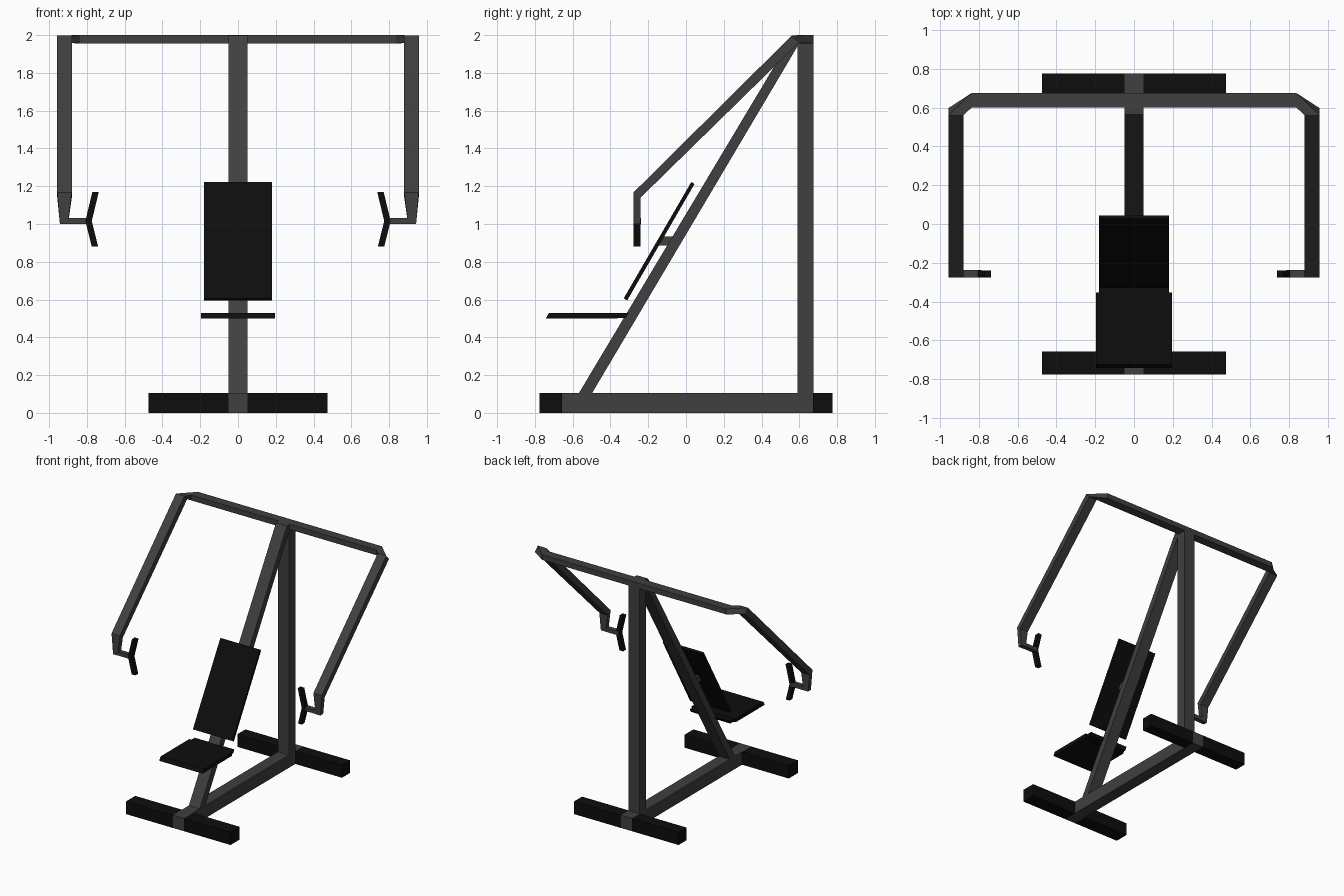
import bpy, bmesh

if "Cube" in bpy.data.objects:
    bpy.data.objects.remove(bpy.data.objects["Cube"])


def material(name, v):
    m = bpy.data.materials.new(name)
    m.diffuse_color = (v, v, v, 1)
    m.use_nodes = True
    m.node_tree.nodes["Principled BSDF"].inputs["Base Color"].default_value = m.diffuse_color
    return m


STEEL = material("dark_steel", 0.05)
BLACK = material("black_pad", 0.004)


def loft(name, rings, mat, mirror=False, caps=(True, True)):
    """Skin a list of equally sized point rings."""
    bm = bmesh.new()
    vs = [[bm.verts.new(p) for p in r] for r in rings]
    n = len(rings[0])
    for a, b in zip(vs, vs[1:]):
        for i in range(n):
            j = (i + 1) % n
            bm.faces.new((a[i], a[j], b[j], b[i]))
    if caps[0]:
        bm.faces.new(vs[0])
    if caps[1]:
        bm.faces.new(vs[-1])
    if mirror:
        geo = bm.verts[:] + bm.edges[:] + bm.faces[:]
        bmesh.ops.mirror(bm, geom=geo, axis='X', merge_dist=0.0001)
        bmesh.ops.remove_doubles(bm, verts=bm.verts[:], dist=0.0001)
    bmesh.ops.recalc_face_normals(bm, faces=bm.faces[:])
    me = bpy.data.meshes.new(name)
    bm.to_mesh(me)
    bm.free()
    me.materials.append(mat)
    ob = bpy.data.objects.new(name, me)
    bpy.context.collection.objects.link(ob)
    return ob


def slab(name, profile, x0, x1, mat, mirror=False):
    """Extrude a (y, z) profile along x."""
    return loft(name, [[(x, y, z) for y, z in profile] for x in (x0, x1)], mat, mirror)


def rect(y0, y1, z0, z1):
    return [(y0, z0), (y1, z0), (y1, z1), (y0, z1)]


# Base, with feet on both sides
slab("base_beam", rect(-0.775, 0.775, 0, 0.105), -0.05, 0.05, STEEL)
slab("front_feet", rect(-0.775, -0.657, 0, 0.105), 0.05, 0.475, BLACK, True)
slab("back_feet", rect(0.673, 0.775, 0, 0.105), 0.05, 0.475, BLACK, True)

# Upright post and leaning beam
slab("upright_post", rect(0.59, 0.675, 0.105, 1.957), -0.05, 0.05, STEEL)
slab("leaning_beam", [(-0.567, 0.105), (-0.497, 0.105), (0.59, 1.94),
                      (0.60, 2.0), (0.565, 1.998)], -0.05, 0.05, STEEL)

# Back pad, its mount, and seat
slab("back_pad", [(-0.33, 0.606), (-0.311, 0.596), (0.045, 1.212), (0.028, 1.222)],
     -0.18, 0.18, BLACK)
slab("back_pad_mount", [(-0.145, 0.885), (-0.09, 0.885), (-0.06, 0.935), (-0.118, 0.935)],
     -0.04, 0.04, STEEL)
slab("seat", [(-0.742, 0.5), (-0.363, 0.5), (-0.352, 0.53), (-0.725, 0.53)],
     -0.197, 0.197, BLACK)
slab("seat_mount", [(-0.37, 0.502), (-0.32, 0.502), (-0.305, 0.528), (-0.37, 0.528)],
     -0.18, 0.18, BLACK)

# Overhead bar with bent press arms
def cross(x, y0, y1, z0, z1):
    return [(x, y1, z1), (x, y0, z1), (x, y0, z0), (x, y1, z0)]


def arm_ring(xo, xi, yf, zf, yb, zb):
    return [(xo, yf, zf), (xi, yf, zf), (xi, yb, zb), (xo, yb, zb)]


# outer-back, inner-front ordering follows the bend from bar into arm
loft("press_arms", [
    cross(0, 0.6, 0.675, 1.956, 2.0),
    cross(0.837, 0.6, 0.675, 1.956, 2.0),
    arm_ring(0.957, 0.88, 0.56, 1.998, 0.597, 1.96),
    arm_ring(0.957, 0.88, -0.277, 1.168, -0.24, 1.14),
    arm_ring(0.943, 0.9, -0.277, 1.0, -0.24, 1.0),
], STEEL, True, (False, True))

# Handle stubs and V-shaped grips
slab("handle_stubs", rect(-0.275, -0.238, 1.0, 1.032), 0.785, 0.91, STEEL, True)
loft("grips", [[(x - 0.017, -0.277, z), (x + 0.017, -0.277, z),
                (x + 0.017, -0.24, z), (x - 0.017, -0.24, z)]
               for x, z in ((0.757, 0.88), (0.791, 1.016), (0.754, 1.17))], BLACK, True)
